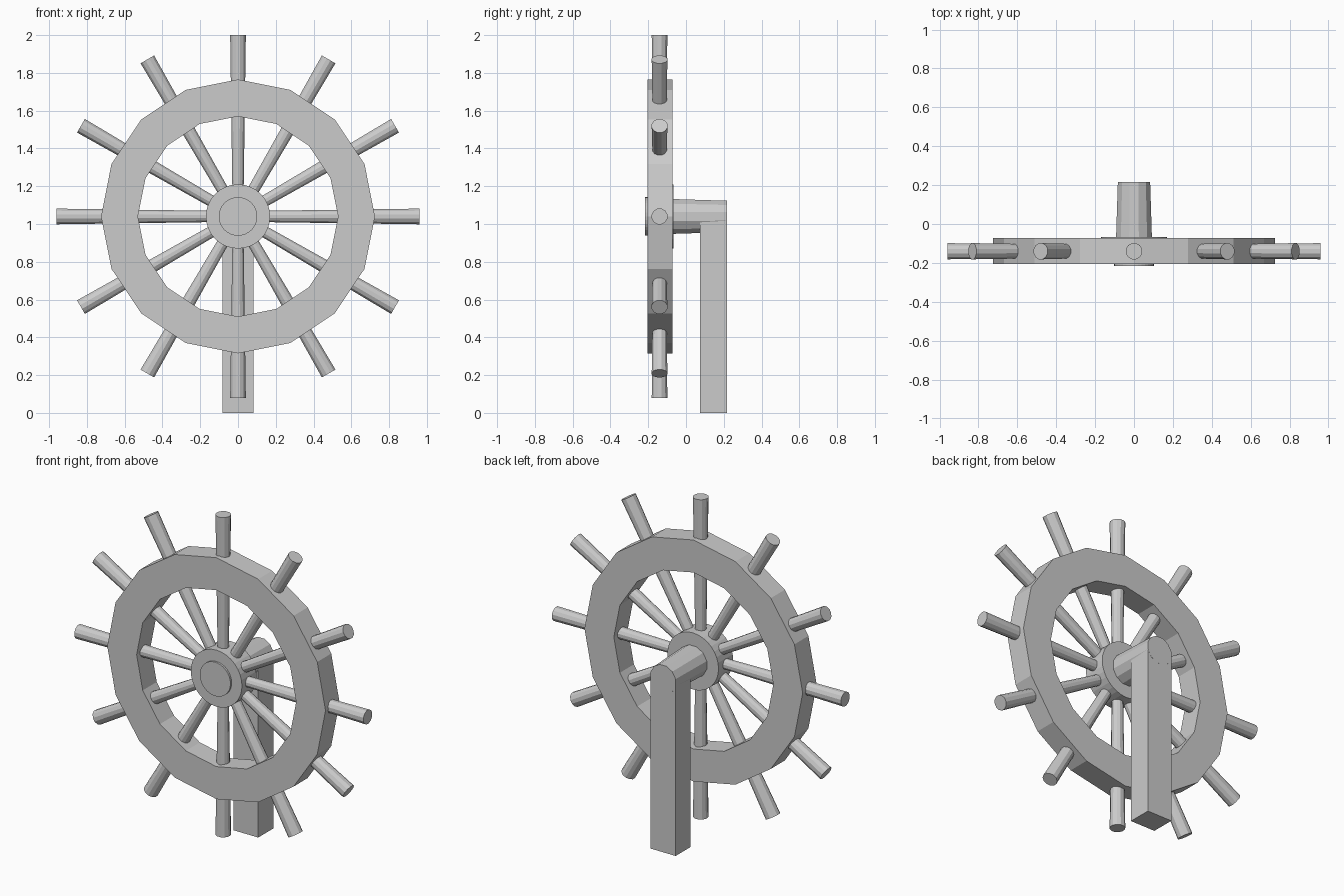
import bpy
import bmesh
from math import pi, radians
from mathutils import Matrix, Vector

cube = bpy.data.objects.get("Cube")
if cube:
    bpy.data.objects.remove(cube, do_unlink=True)

grey = bpy.data.materials.new("plain grey")
grey.use_nodes = True
colour = (0.6, 0.6, 0.6, 1)
grey.diffuse_color = colour
grey.node_tree.nodes["Principled BSDF"].inputs["Base Color"].default_value = colour

CENTRE = Vector((0, -0.14, 1.04))


def finish(name, bm):
    bmesh.ops.recalc_face_normals(bm, faces=bm.faces)
    mesh = bpy.data.meshes.new(name)
    bm.to_mesh(mesh)
    bm.free()
    mesh.materials.append(grey)
    obj = bpy.data.objects.new(name, mesh)
    bpy.context.collection.objects.link(obj)
    return obj


def rod(name, start, end, r_start, r_end, sides, twist=0):
    """Straight, optionally tapered, flat-sided rod between two points."""
    start, end = Vector(start), Vector(end)
    axis = end - start
    turn = Vector((0, 0, 1)).rotation_difference(axis).to_matrix().to_4x4()
    place = Matrix.Translation((start + end) / 2) @ turn @ Matrix.Rotation(twist, 4, "Z")
    bm = bmesh.new()
    bmesh.ops.create_cone(bm, cap_ends=True, segments=sides, radius1=r_start,
                          radius2=r_end, depth=axis.length, matrix=place)
    return finish(name, bm)


def ring(name, r_in, r_out, y_front, y_back, sides):
    """Flat-sided ring with a rectangular section, around the wheel axis."""
    bm = bmesh.new()
    section = [(r_in, y_front), (r_out, y_front), (r_out, y_back), (r_in, y_back)]
    loops = []
    for i in range(sides):
        spin = Matrix.Rotation(2 * pi * i / sides, 3, "Y")
        loops.append([bm.verts.new(spin @ Vector((r, y, 0)) + Vector((0, 0, CENTRE.z)))
                      for r, y in section])
    for i, a in enumerate(loops):
        b = loops[(i + 1) % sides]
        for j in range(4):
            k = (j + 1) % 4
            bm.faces.new((a[j], a[k], b[k], b[j]))
    return finish(name, bm)


# Wheel rim
ring("wheel_rim", 0.53, 0.725, -0.205, -0.072, 16)

# Spokes, widening into handles outside the rim
for i in range(12):
    out = Matrix.Rotation(radians(30 * i), 3, "Y") @ Vector((0, 0, 1))
    rod(f"spoke_{i + 1}", CENTRE, CENTRE + out * 0.96, 0.029, 0.043, 12, radians(15))

# Hub disc and the axle that runs through it to the back of the post
z = CENTRE.z
rod("hub", (0, -0.205, z), (0, -0.066, z), 0.17, 0.17, 32)
rod("hub_cap", (0, -0.217, z), (0, -0.15, z), 0.102, 0.1, 32)
rod("axle", (0, -0.15, z), (0, 0.217, z), 0.098, 0.086, 12, radians(15))

# Post standing behind the wheel
bm = bmesh.new()
bmesh.ops.create_cube(bm, size=1)
height = 1.062
bmesh.ops.scale(bm, vec=(0.166, 0.143, height), verts=bm.verts)
bmesh.ops.translate(bm, vec=(0, 0.145, height / 2), verts=bm.verts)
finish("post", bm)
